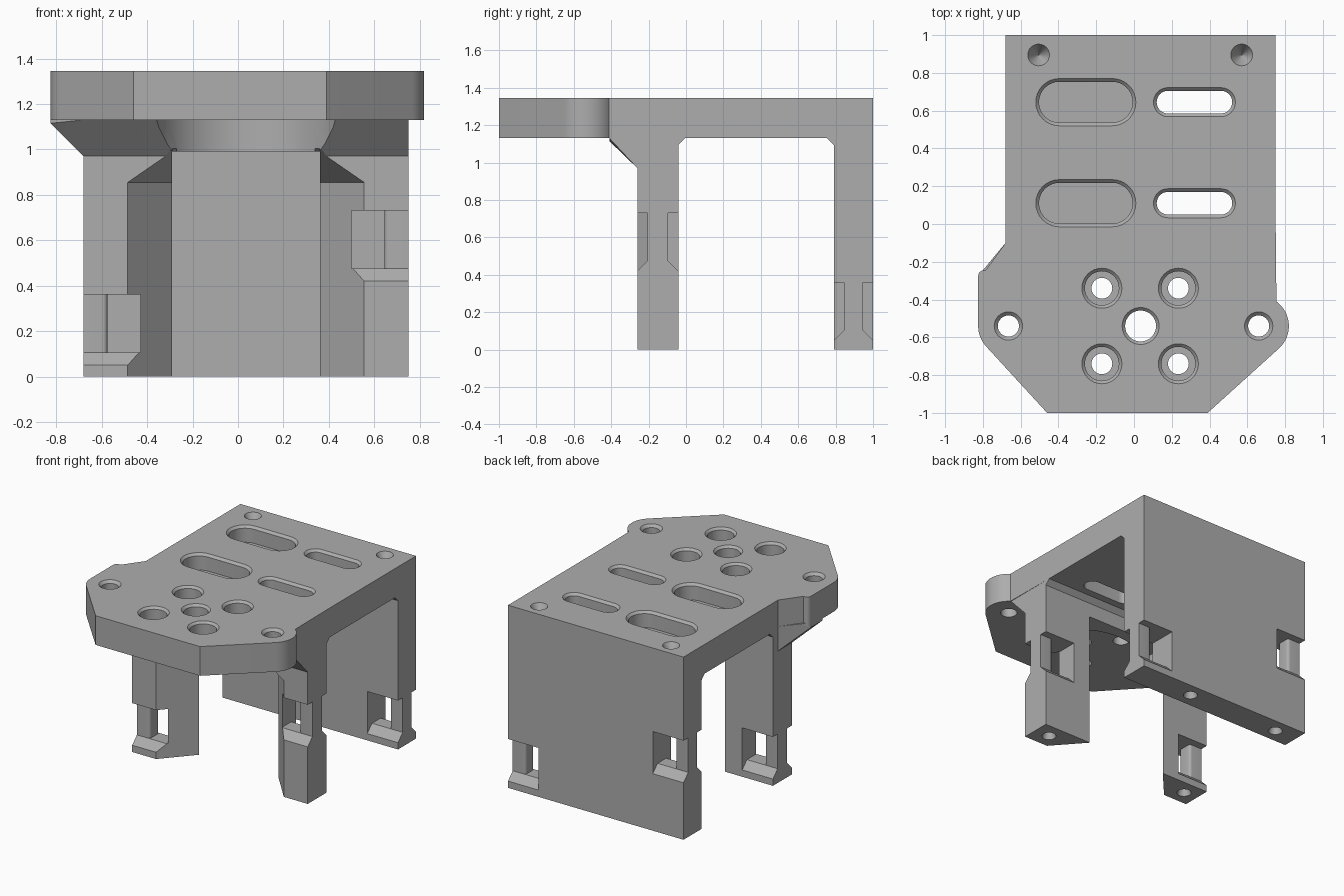
import bpy, bmesh
from math import cos, sin, pi, radians

cube = bpy.data.objects.get("Cube")
if cube:
    bpy.data.objects.remove(cube, do_unlink=True)

grey = bpy.data.materials.new("plain grey")
grey.use_nodes = True
COLOUR = (0.42, 0.42, 0.42, 1)
grey.diffuse_color = COLOUR
grey.node_tree.nodes["Principled BSDF"].inputs["Base Color"].default_value = COLOUR

TOP, UNDER = 1.345, 1.13          # plate faces
LEFT, RIGHT, MID = -0.68, 0.75, 0.035
FRONT_LEG, BACK_WALL = (-0.26, -0.04), (0.79, 1.0)


def finish(name, bm):
    bmesh.ops.recalc_face_normals(bm, faces=bm.faces)
    mesh = bpy.data.meshes.new(name)
    bm.to_mesh(mesh)
    bm.free()
    obj = bpy.data.objects.new(name, mesh)
    mesh.materials.append(grey)
    bpy.context.collection.objects.link(obj)
    return obj


def loft(name, rings):
    """Solid through matching rings of 3D points, capped at both ends."""
    bm = bmesh.new()
    loops = [[bm.verts.new(p) for p in ring] for ring in rings]
    for a, b in zip(loops, loops[1:]):
        for i in range(len(a)):
            j = (i + 1) % len(a)
            bm.faces.new((a[i], a[j], b[j], b[i]))
    bm.faces.new(loops[0])
    bm.faces.new(loops[-1])
    return finish(name, bm)


def hull(name, points):
    bm = bmesh.new()
    for p in points:
        bm.verts.new(p)
    bmesh.ops.convex_hull(bm, input=bm.verts)
    return finish(name, bm)


def along_x(name, profile, x0, x1):
    return loft(name, [[(x, y, z) for y, z in profile] for x in (x0, x1)])


def prism(name, outline, z0, z1):
    return loft(name, [[(x, y, z) for x, y in outline] for z in (z0, z1)])


def arc(cx, cy, r, a0, a1, n=16):
    angles = [radians(a0 + (a1 - a0) * i / n) for i in range(n + 1)]
    return [(cx + r * cos(a), cy + r * sin(a)) for a in angles]


def slot_ring(cx, cy, half, r, z):
    pts = arc(cx + half, cy, r, -90, 90) + arc(cx - half, cy, r, 90, 270)
    if half == 0:
        pts = arc(cx, cy, r, 0, 348.75, 31)
    return [(x, y, z) for x, y in pts]


def combine(body, other, operation):
    mod = body.modifiers.new("combine", 'BOOLEAN')
    mod.operation, mod.solver, mod.object = operation, 'EXACT', other
    bpy.context.view_layer.objects.active = body
    bpy.ops.object.modifier_apply(modifier=mod.name)
    bpy.data.objects.remove(other, do_unlink=True)


def cut(other):
    combine(body, other, 'DIFFERENCE')


def join(other):
    combine(body, other, 'UNION')


def flip(x, side):
    return x if side < 0 else 2 * MID - x


# Frame: slab with a back wall and a front leg wall
body = along_x("mounting_bracket", [
    (-0.41, TOP), (1, TOP), (1, 0), (0.79, 0), (0.79, 1.095), (0.755, UNDER),
    (-0.005, UNDER), (-0.04, 1.095), (-0.04, 0), (-0.26, 0), (-0.26, 0.97),
    (-0.41, UNDER)], LEFT, RIGHT)

# Front plate with two ears
outline = ([(-0.46, -1), (0.39, -1)] + arc(0.66, -0.54, 0.16, -48, 54)
           + [(RIGHT, 0), (LEFT, 0), (LEFT, -0.1), (-0.785, -0.245)]
           + arc(-0.795, -0.275, 0.03, 100, 180, 5)
           + arc(-0.665, -0.54, 0.16, 180, 223, 8))
join(prism("front_plate", outline, UNDER, TOP))

# Sloped support under the right ear
join(hull("ear_support", [
    (-0.825, -0.41, UNDER + 0.02), (-0.825, -0.275, UNDER + 0.02),
    (-0.825, -0.41, 1.115), (-0.825, -0.275, 1.115),
    (-0.785, -0.245, UNDER + 0.02), (-0.785, -0.245, 1.075),
    (LEFT, -0.1, 0.97), (LEFT, -0.26, 0.97), (LEFT, -0.41, UNDER),
    (LEFT, -0.1, UNDER + 0.02), (-0.6, -0.1, 0.98), (-0.6, -0.25, 0.98),
    (-0.6, -0.1, UNDER + 0.02), (-0.6, -0.41, UNDER + 0.02)]))

# Opening between the front legs and round clearance under the plate
cut(along_x("leg_opening", [(-0.35, -0.1), (0.1, -0.1), (0.1, 0.99), (-0.35, 0.99)],
            -0.29, 0.36))
cut(loft("round_clearance", [slot_ring(MID, -0.54, 0, 0.416, z) for z in (0.8, UNDER)]))

# Slanted inner corners of the front legs
for side in (-1, 1):
    corner = [(-0.505, -0.282, 0.855), (-0.27, -0.282, 1.017), (-0.27, -0.018, 0.855)]
    top = [(flip(x, side), y, z) for x, y, z in corner]
    cut(loft("leg_corner", [[(x, y, -0.1) for x, y, z in top], top]))

# Strap notches, each with a post left on the outer side
for (y0, y1), side, low in ((FRONT_LEG, -1, 0.05), (FRONT_LEG, 1, 0.42),
                            (BACK_WALL, -1, 0.42), (BACK_WALL, 1, 0.05)):
    high, e, d = low + 0.31, 0.011, 0.055
    profile = [(y0 - e, low - e), (y0 + d, low + d), (y1 - d, low + d),
               (y1 + e, low - e), (y1 + e, high), (y0 - e, high)]
    cut(along_x("notch", profile, flip(-0.75, side), flip(-0.43, side)))
    a, b, r = y0 + d, y1 - d, 0.02
    post = ([(LEFT, b), (LEFT, a)] + arc(-0.575 - r, a + r, r, -90, 0, 5)
            + arc(-0.575 - r, b - r, r, 0, 90, 5))
    join(prism("post", [(flip(x, side), y) for x, y in post],
               low + d - 0.02, high + 0.02))


def recess(cx, cy, half, outer, inner, bottom):
    """Chamfered cut from the top face."""
    cut(loft("recess", [slot_ring(cx, cy, half, r, z) for r, z in (
        (outer + 0.01, TOP + 0.01), (inner, TOP - outer + inner), (inner, bottom))]))


# Slots
for y in (0.645, 0.11):
    recess(-0.255, y, 0.14, 0.125, 0.108, TOP - 0.12)
    recess(0.32, y, 0.14, 0.077, 0.06, 1.0)

# Counterbored holes, centre hole and ear holes
for x in (-0.17, 0.235):
    for y in (-0.34, -0.74):
        recess(x, y, 0, 0.106, 0.09, TOP - 0.12)
        cut(loft("bolt_hole", [slot_ring(x, y, 0, 0.055, z) for z in (0.9, TOP)]))
recess(MID, -0.54, 0, 0.098, 0.082, 1.0)
for x in (-0.665, 0.66):
    recess(x, -0.54, 0, 0.075, 0.056, 1.0)

# Conical dimples on top and under the feet
for x in (-0.505, 0.57):
    cut(loft("dimple", [slot_ring(x, 0.895, 0, r, z) for r, z in (
        (0.063, TOP + 0.01), (0.002, TOP - 0.1))]))
for x, y in ((-0.505, 0.895), (0.25, 0.895), (-0.57, -0.15), (0.63, -0.15)):
    cut(loft("foot_dimple", [slot_ring(x, y, 0, r, z) for r, z in (
        (0.05, -0.005), (0.03, 0.06))]))

# Smooth the round walls, keep the corners sharp
bpy.ops.object.select_all(action='DESELECT')
body.select_set(True)
bpy.context.view_layer.objects.active = body
bpy.ops.object.shade_smooth_by_angle(angle=radians(25))
